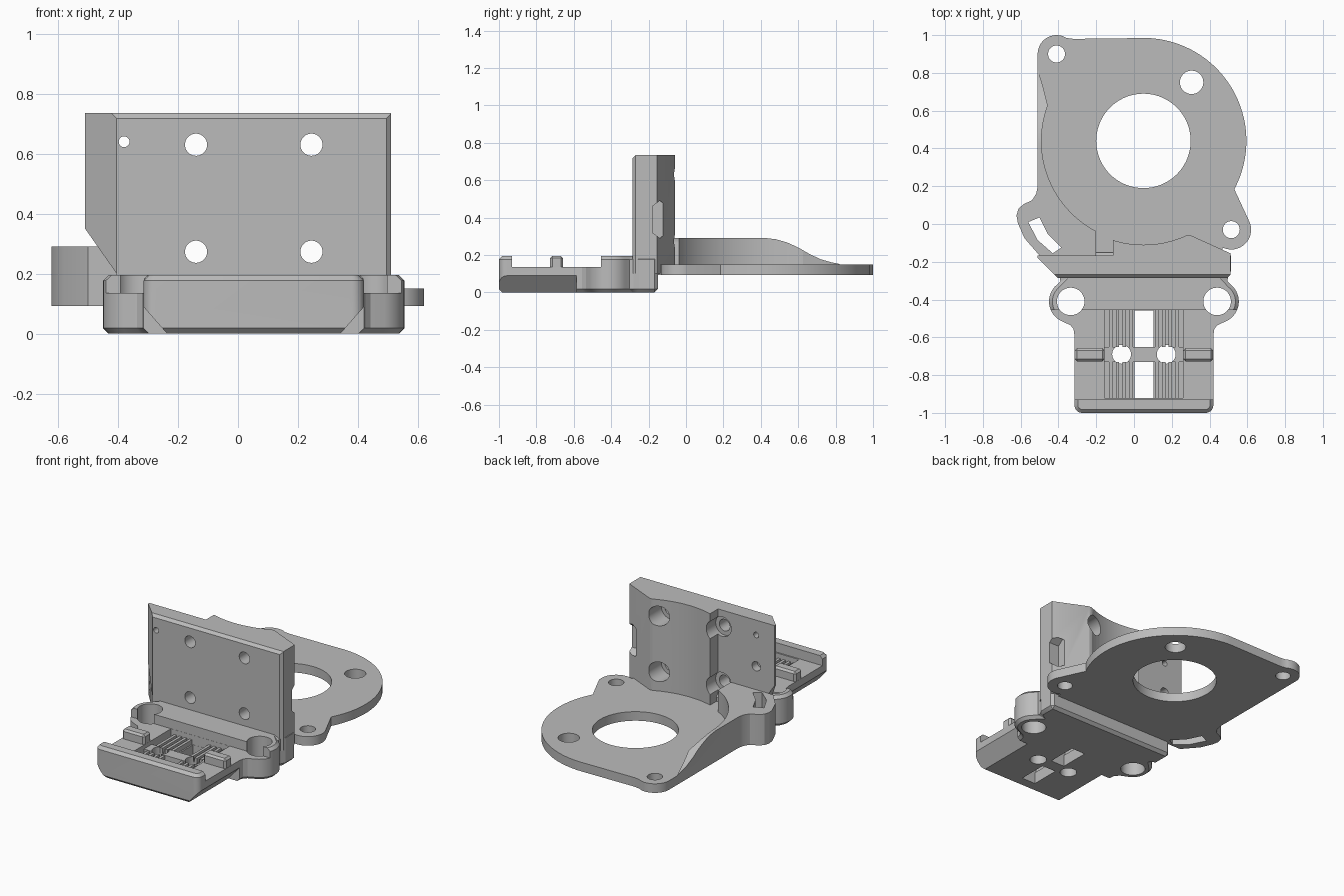
import bpy, bmesh, math
from mathutils import Vector

cube = bpy.data.objects.get("Cube")
if cube:
    bpy.data.objects.remove(cube, do_unlink=True)

grey = bpy.data.materials.new("plain_grey")
grey.use_nodes = True
colour = (0.5, 0.5, 0.5, 1)
grey.diffuse_color = colour
grey.node_tree.nodes["Principled BSDF"].inputs["Base Color"].default_value = colour


def arc(cx, cy, r, a0, a1, n=16):
    angles = [math.radians(a0 + (a1 - a0) * i / n) for i in range(n + 1)]
    return [(cx + r * math.cos(a), cy + r * math.sin(a)) for a in angles]


def prism(name, pts, lo, hi, axis="z"):
    """Extrude a 2D outline along an axis."""
    place = {"x": lambda a, b, c: (c, a, b),
             "y": lambda a, b, c: (a, c, b),
             "z": lambda a, b, c: (a, b, c)}[axis]
    bm = bmesh.new()
    rings = [[bm.verts.new(place(a, b, c)) for a, b in pts] for c in (lo, hi)]
    n = len(pts)
    for i in range(n):
        j = (i + 1) % n
        bm.faces.new((rings[0][i], rings[0][j], rings[1][j], rings[1][i]))
    for ring in rings:
        bm.faces.new(ring)
    bmesh.ops.recalc_face_normals(bm, faces=bm.faces)
    mesh = bpy.data.meshes.new(name)
    bm.to_mesh(mesh)
    bm.free()
    obj = bpy.data.objects.new(name, mesh)
    bpy.context.collection.objects.link(obj)
    mesh.materials.append(grey)
    return obj


def box(name, x0, x1, y0, y1, z0, z1):
    return prism(name, [(x0, y0), (x1, y0), (x1, y1), (x0, y1)], z0, z1)


def rod(x, y, r, lo, hi, axis="z", n=40):
    return prism("cutter", arc(x, y, r, 0, 360, n)[:-1], lo, hi, axis)


def bake(obj):
    deps = bpy.context.evaluated_depsgraph_get()
    mesh = bpy.data.meshes.new_from_object(obj.evaluated_get(deps))
    obj.modifiers.clear()
    obj.data = mesh


def bevel(obj, width):
    mod = obj.modifiers.new("bevel", "BEVEL")
    mod.width = width
    mod.segments = 1
    mod.limit_method = "ANGLE"
    mod.angle_limit = math.radians(50)
    bake(obj)


def cut(obj, cutters):
    for c in cutters:
        c.hide_render = True
        mod = obj.modifiers.new("cut", "BOOLEAN")
        mod.operation = "DIFFERENCE"
        mod.solver = "EXACT"
        mod.object = c
    bake(obj)
    for c in cutters:
        bpy.data.objects.remove(c, do_unlink=True)


# Belt clamp base, symmetric about its own centre line
MID = 0.0525
half = ([(0.3275, -1)] + arc(0.3275, -0.96, 0.04, -75, 0, 5)
        + [(0.3675, -0.59), (0.373, -0.555), (0.39, -0.535)]
        + arc(0.3875, -0.41, 0.115, -65, 50)
        + [(0.43, -0.29), (0.46, -0.27), (0.46, -0.15)])
outline = [(MID + d, y) for d, y in half] + [(MID - d, y) for d, y in reversed(half)]
base = prism("clamp_base", outline, 0, 0.195)
bevel(base, 0.018)
cutters = [box("cutter", -0.8, 0.8, -0.93, -0.455, 0.135, 0.4),
           box("cutter", -0.155, 0.26, -0.921, -0.456, 0.075, 0.3),
           box("cutter", 0.003, 0.102, -0.92, -0.73, -0.1, 0.3),
           box("cutter", 0.003, 0.102, -0.65, -0.457, -0.1, 0.3)]
for s in (-1, 1):
    cutters.append(rod(MID + s * 0.3875, -0.41, 0.073, -0.1, 0.4))
    cutters.append(rod(MID + s * 0.118, -0.69, 0.05, -0.1, 0.4))
    cutters.append(prism("cutter", [(MID + s * d, z) for d, z in
                   ((0.285, -0.005), (0.3685, 0.09), (0.5, 0.09), (0.5, -0.005))],
                   -1.1, -0.585, "y"))
cut(base, cutters)

# Strap ribs and belt teeth
for s, side in ((-1, "right"), (1, "left")):
    x0, x1 = sorted((MID + s * 0.208, MID + s * 0.3665))
    rib = box("strap_rib_" + side, x0, x1, -0.727, -0.657, 0.12, 0.195)
    bevel(rib, 0.012)
    for i in range(4):
        x = MID + s * (0.068 + 0.036 * i)
        for y0, y1, end in ((-0.922, -0.73, "front"), (-0.65, -0.454, "back")):
            box(f"belt_tooth_{side}_{end}_{i}", x - 0.009, x + 0.009, y0, y1, 0.07, 0.105)
bar = box("cross_bar", -0.156, 0.261, -0.73, -0.65, 0.05, 0.11)
cut(bar, [rod(MID + s * 0.118, -0.69, 0.05, -0.1, 0.4) for s in (-1, 1)])

# Upright mounting wall with concave back
CX, CY = 0.05, 0.44
wall = prism("mounting_wall",
             [(-0.405, -0.285), (0.495, -0.285), (0.51, -0.27), (0.51, -0.155),
              (0.3, -0.06), (-0.11, -0.06), (-0.11, -0.167), (-0.51, -0.167),
              (-0.51, -0.18)], 0.1, 0.735)
cutters = [rod(CX, CY, 0.55, 0.0, 1, n=96),
           prism("cutter", [(-0.3, 0.703), (-0.255, 0.748), (-0.3, 0.8)], -0.7, 0.7, "x"),
           prism("cutter", [(-0.515, 0.357), (-0.405, 0.2), (-0.405, 0.05),
                            (-0.7, 0.05), (-0.7, 0.357)], -0.4, 0, "y"),
           prism("cutter", [(-0.18, 0.32), (-0.14, 0.29), (-0.1, 0.32),
                            (-0.1, 0.46), (-0.14, 0.49), (-0.18, 0.46)], 0.44, 0.7, "x"),
           rod(-0.38, 0.64, 0.018, -0.5, 0, "y", 20),
           rod(-0.38, 0.44, 0.03, -0.22, 0, "y", 24)]
for x in (-0.14, 0.245):
    for z in (0.63, 0.273):
        cutters.append(rod(x, z, 0.037, -0.5, -0.1, "y"))
        cutters.append(rod(x, z, 0.063, -0.19, 0.05, "y"))
cut(wall, cutters)

# Motor plate with ears
lobe = [(-0.51, 0.2), (-0.518, 0.16), (-0.54, 0.125), (-0.585, 0.105), (-0.612, 0.08),
        (-0.622, 0.045), (-0.615, 0.005), (-0.58, -0.075), (-0.5, -0.167)]
slot = [(-0.56, 0.01), (-0.5, 0.035), (-0.455, -0.055), (-0.385, -0.125),
        (-0.43, -0.155), (-0.51, -0.085)]
plate = prism("motor_plate",
              arc(0.515, -0.03, 0.105, -115, 22)
              + arc(CX, CY, 0.545, -28, 88, 48)
              + [(-0.32, 0.98)] + arc(-0.41, 0.9, 0.1, 58, 180)
              + lobe + [(0.46, -0.167)], 0.092, 0.15)
cut(plate, [rod(CX, CY, 0.25, 0, 0.4, n=72),
            rod(-0.41, 0.9, 0.045, 0, 0.4),
            rod(0.515, -0.03, 0.045, 0, 0.4),
            rod(0.305, 0.75, 0.062, 0, 0.4),
            prism("cutter", slot, 0, 0.4)])

# Raised side guard, falling away toward the back
guard = prism("side_guard",
              [(-0.51, 0.82)] + lobe
              + [(-0.2, -0.167), (-0.2, 0.3), (-0.45, 0.6), (-0.465, 0.66), (-0.485, 0.74)],
              0.13, 0.29)
slope = [(0.42, 0.291), (0.48, 0.284), (0.54, 0.267), (0.6, 0.24), (0.66, 0.205),
         (0.72, 0.177), (0.78, 0.16), (0.84, 0.148), (0.9, 0.145), (0.9, 0.4), (0.42, 0.4)]
cut(guard, [rod(CX, CY, 0.54, 0.05, 0.5, n=96),
            prism("cutter", slope, -0.8, 0, "x"),
            prism("cutter", slot, 0, 0.4),
            rod(-0.14, 0.273, 0.063, -0.19, 0.05, "y")])

# Smooth the curved walls, keeping edges sharp
bpy.ops.object.select_all(action="DESELECT")
for obj in bpy.context.collection.objects:
    if obj.type == "MESH" and grey.name in obj.data.materials:
        obj.select_set(True)
        bpy.context.view_layer.objects.active = obj
bpy.ops.object.shade_smooth_by_angle(angle=math.radians(25))
